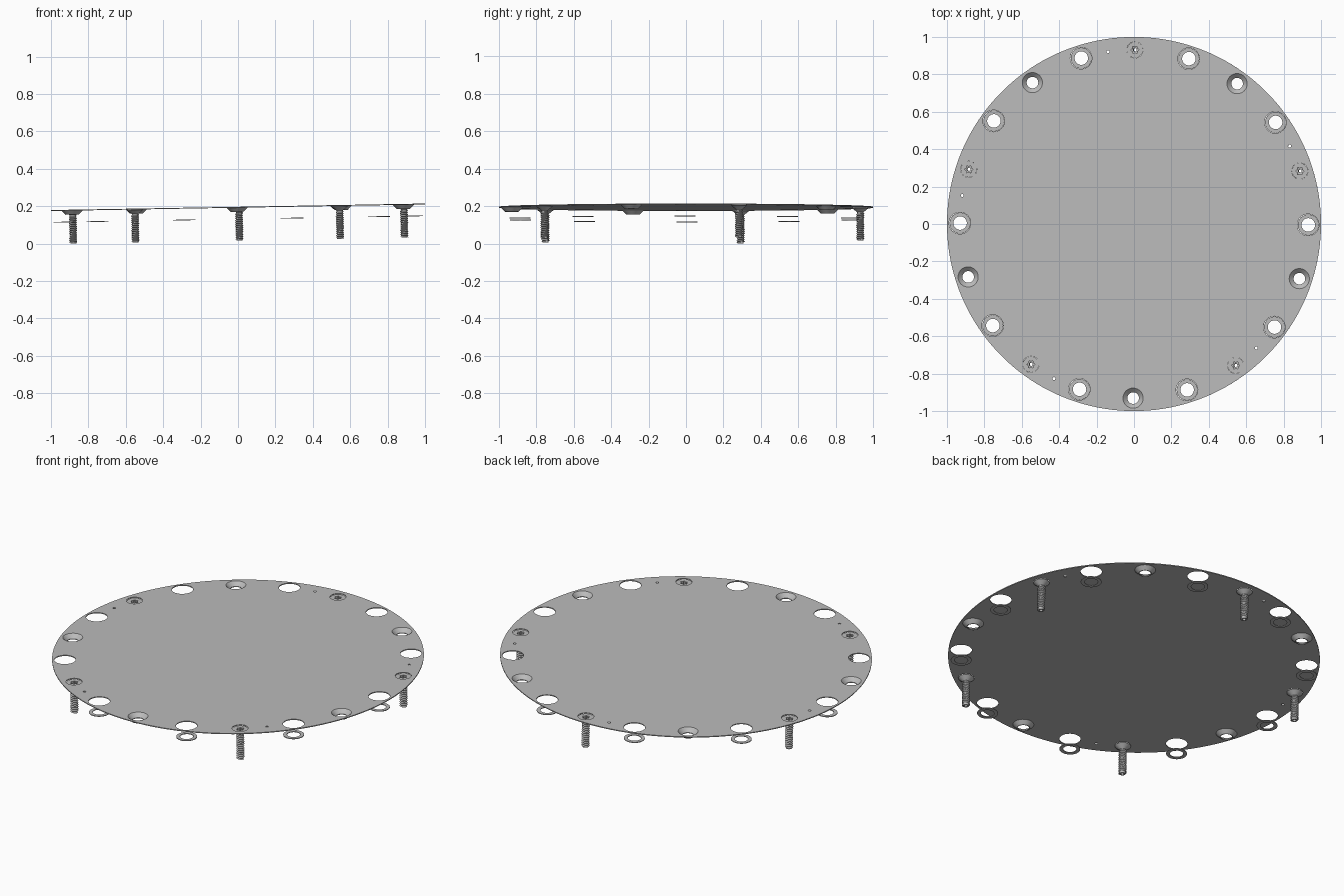
import bpy, bmesh, math
from mathutils import Matrix

if "Cube" in bpy.data.objects:
    bpy.data.objects.remove(bpy.data.objects["Cube"])

TAU = 2 * math.pi
RING = 0.931                      # radius of the bolt circle
TWIST = -0.3                      # small turn of the whole pattern, degrees
TILT = Matrix.Translation((0, 0, 0.194)) @ Matrix.Rotation(math.radians(-1), 4, 'Y')

steel = bpy.data.materials.new("grey_steel")
steel.diffuse_color = (0.5, 0.5, 0.5, 1)
steel.use_nodes = True
steel.node_tree.nodes["Principled BSDF"].inputs["Base Color"].default_value = steel.diffuse_color


def finish(bm, name):
    bmesh.ops.remove_doubles(bm, verts=bm.verts, dist=1e-5)
    bmesh.ops.recalc_face_normals(bm, faces=bm.faces)
    mesh = bpy.data.meshes.new(name)
    bm.to_mesh(mesh)
    bm.free()
    mesh.materials.clear()
    mesh.materials.append(steel)
    mesh.shade_smooth()
    mesh.set_sharp_from_angle(angle=math.radians(30))
    return mesh


def place(mesh, name, pos=(0, 0)):
    ob = bpy.data.objects.new(name, mesh)
    bpy.context.collection.objects.link(ob)
    ob.matrix_world = TILT @ Matrix.Translation((pos[0], pos[1], 0))


def polar(deg, r=RING):
    a = math.radians(deg + TWIST)
    return (r * math.cos(a), r * math.sin(a))


def loft(bm, rings, seg):
    """Closed loft through rings of (radius, z) or (radius, z, lobe depth)."""
    loops = []
    for r, z, *lobe in rings:
        d = lobe[0] if lobe else 0
        loops.append([bm.verts.new(((r + d * math.cos(6 * TAU * i / seg)) * math.cos(TAU * i / seg),
                                    (r + d * math.cos(6 * TAU * i / seg)) * math.sin(TAU * i / seg), z))
                      for i in range(seg)])
    for a, b in zip(loops, loops[1:] + loops[:1]):
        for i in range(seg):
            j = (i + 1) % seg
            bm.faces.new((a[i], a[j], b[j], b[i]))


# Positions around the rim
screw_spots = [polar(18 + 72 * k) for k in range(5)]
cup_spots = [polar(54 + 72 * k) for k in range(5)]
washer_spots = [polar(36 * k) for k in range(10)]
pin_spots = [polar(26.9 + 72 * k) for k in range(5)]

# Plate: filled outline with all the holes
curve = bpy.data.curves.new("plate_outline", 'CURVE')
curve.dimensions = '2D'
curve.fill_mode = 'BOTH'
curve.extrude = 0.0025


def circle(center, r, n):
    s = curve.splines.new('POLY')
    s.points.add(n - 1)
    for i, p in enumerate(s.points):
        p.co = (center[0] + r * math.cos(TAU * i / n), center[1] + r * math.sin(TAU * i / n), 0, 1)
    s.use_cyclic_u = True


circle((0, 0), 1.0, 160)
for spots, r, n in ((screw_spots, 0.0435, 32), (cup_spots, 0.056, 40),
                    (washer_spots, 0.058, 40), (pin_spots, 0.008, 12)):
    for c in spots:
        circle(c, r, n)
outline = bpy.data.objects.new("plate_outline", curve)
bpy.context.collection.objects.link(outline)
bpy.context.view_layer.update()
flat = bpy.data.meshes.new_from_object(outline.evaluated_get(bpy.context.evaluated_depsgraph_get()))
bpy.data.objects.remove(outline)
bm = bmesh.new()
bm.from_mesh(flat)
place(finish(bm, "plate"), "plate")

# Countersunk cups, open at the bottom
bm = bmesh.new()
loft(bm, [(0.054, 0.0025), (0.031, -0.020), (0.031, -0.024), (0.035, -0.024), (0.0565, -0.0025),
          (0.0565, 0.0025)], 40)
cup = finish(bm, "countersunk_cup")
for c in cup_spots:
    place(cup, "countersunk_cup", c)

# Flat washers hanging below the large holes
bm = bmesh.new()
loft(bm, [(0.056, -0.061), (0.036, -0.061), (0.036, -0.065), (0.056, -0.065)], 40)
washer = finish(bm, "washer")
for c in washer_spots:
    place(washer, "washer", c)

# Screw: countersunk head with six-lobed socket, hollow core
BOTTOM = -0.178
bm = bmesh.new()
loft(bm, [(0.016, BOTTOM), (0.009, BOTTOM), (0.009, -0.024), (0.018, -0.022, 0.004),
          (0.018, -0.003, 0.004), (0.043, -0.003), (0.043, -0.006), (0.0165, -0.027)], 24)
# Helical thread wound round the core
SEG, TURNS, PITCH = 16, 13, 0.0112
root, crest = [], []
for i in range(SEG * TURNS + 1):
    a, z = TAU * i / SEG, -0.026 - PITCH * i / SEG
    root.append(bm.verts.new((0.0165 * math.cos(a), 0.0165 * math.sin(a), z)))
    crest.append(bm.verts.new((0.022 * math.cos(a), 0.022 * math.sin(a), z - PITCH / 2)))
for i in range(SEG * TURNS):
    bm.faces.new((root[i], crest[i], crest[i + 1], root[i + 1]))
    if i + SEG + 1 < len(root):
        bm.faces.new((crest[i], root[i + SEG], root[i + SEG + 1], crest[i + 1]))
screw = finish(bm, "screw")
for c in screw_spots:
    place(screw, "screw", c)
